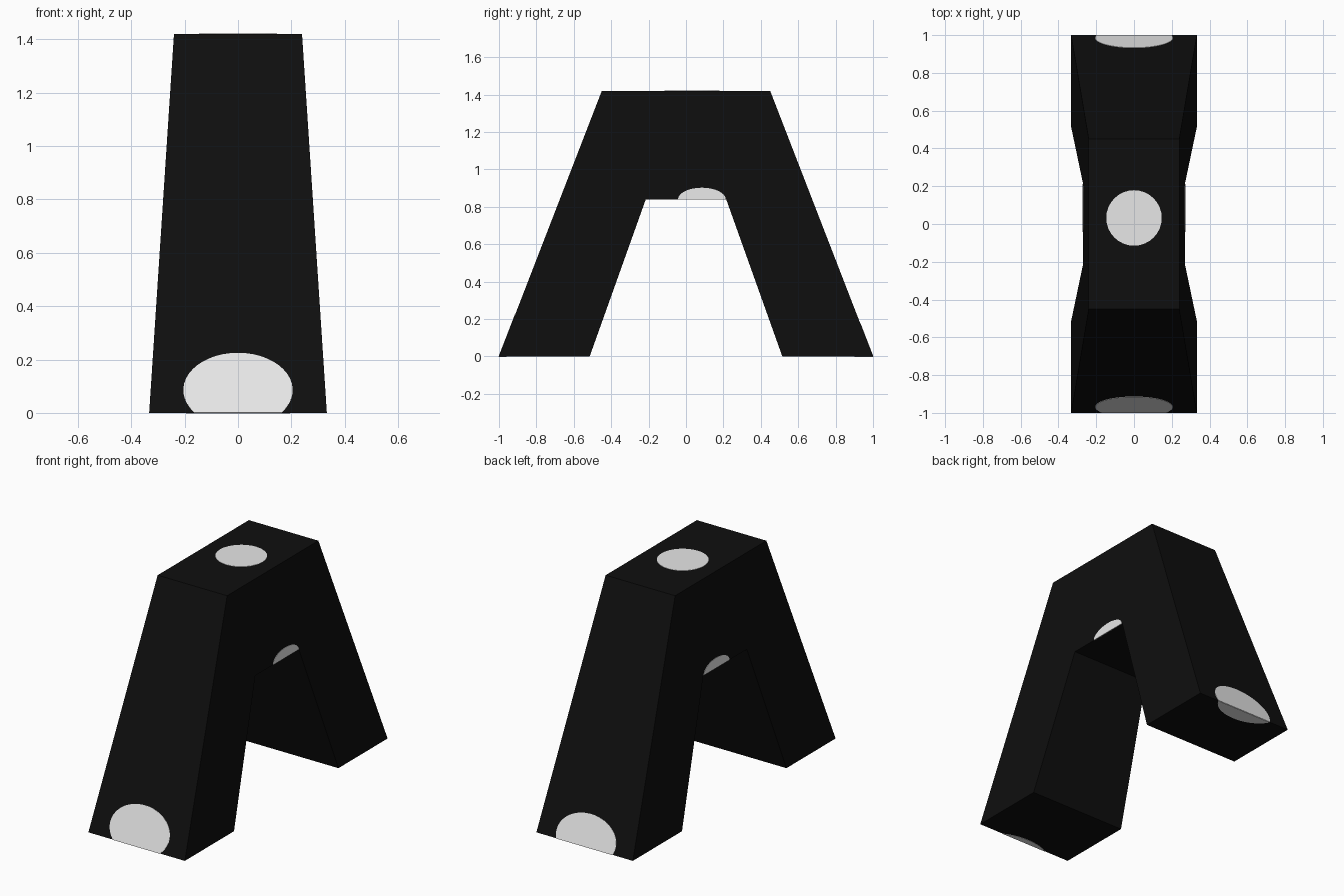
import bpy, bmesh, math
from mathutils import Vector

if "Cube" in bpy.data.objects:
    bpy.data.objects.remove(bpy.data.objects["Cube"])


def material(name, value):
    mat = bpy.data.materials.new(name)
    mat.diffuse_color = (value, value, value, 1)
    mat.use_nodes = True
    mat.node_tree.nodes["Principled BSDF"].inputs["Base Color"].default_value = mat.diffuse_color
    return mat


black = material("black", 0.0045)
white = material("white", 0.8)


def add_object(name, bm, mat):
    bmesh.ops.recalc_face_normals(bm, faces=bm.faces)
    mesh = bpy.data.meshes.new(name)
    bm.to_mesh(mesh)
    bm.free()
    mesh.materials.append(mat)
    obj = bpy.data.objects.new(name, mesh)
    bpy.context.collection.objects.link(obj)


# Arch body: four-sided rings lofted up one leg, over the bridge, down the other
FOOT, TOP, INNER = 0.333, 0.24, 0.27      # half widths
HEIGHT, ARCH = 1.42, 0.84
half = [((1.0, 0, FOOT), (0.515, 0, FOOT)),
        ((0.45, HEIGHT, TOP), (0.215, ARCH, INNER))]
bm = bmesh.new()
rings = []
for side, stations in ((-1, half), (1, half[::-1])):
    for (yo, zo, wo), (yi, zi, wi) in stations:
        corners = [(-wo, yo, zo), (wo, yo, zo), (wi, yi, zi), (-wi, yi, zi)]
        rings.append([bm.verts.new((x, side * y, z)) for x, y, z in corners])
for a, b in zip(rings, rings[1:]):
    for i in range(4):
        j = (i + 1) % 4
        bm.faces.new((a[i], a[j], b[j], b[i]))
bm.faces.new(rings[0])
bm.faces.new(rings[-1])
add_object("arch_body", bm, black)


def spot(name, origin, u, v, a, b, c, steps=32):
    """Thin elliptical plate centred c along v, trimmed at the edge v = 0."""
    origin, u, v = Vector(origin), Vector(u).normalized(), Vector(v).normalized()
    n = u.cross(v)
    start = math.asin(max(-1, min(1, -c / b)))
    end = math.pi - start
    count = steps if c >= b else steps + 1     # full ellipse has no trimmed edge
    bm = bmesh.new()
    verts = []
    for i in range(count):
        t = start + (end - start) * i / steps
        p = origin + u * a * math.cos(t) + v * (c + b * math.sin(t))
        verts.append(bm.verts.new(p + n * 0.002))
    face = bm.faces.new(verts)
    ext = bmesh.ops.extrude_face_region(bm, geom=[face], use_keep_orig=True)
    moved = [g for g in ext["geom"] if isinstance(g, bmesh.types.BMVert)]
    bmesh.ops.translate(bm, verts=moved, vec=n * -0.004)
    add_object(name, bm, white)


# Round spot on the top
spot("top_spot", (0, 0.032 - 0.147, HEIGHT), (1, 0, 0), (0, 1, 0), 0.147, 0.147, 0.147)

# Spots at the feet, folded round the bottom edges
spot("front_foot_spot", (0, -1, 0), (1, 0, 0), (0, 0.55, HEIGHT), 0.205, 0.15, 0.091)
spot("front_sole_spot", (0, -1, 0), (-1, 0, 0), (0, 1, 0), 0.21, 0.11, -0.07)
spot("back_foot_spot", (0, 1, 0), (-1, 0, 0), (0, -0.55, HEIGHT), 0.205, 0.145, 0.045)
spot("back_sole_spot", (0, 1, 0), (1, 0, 0), (0, -1, 0), 0.205, 0.145, -0.045)

# Half-round spots on both sides above the arch opening
for s, label in ((1, "right"), (-1, "left")):
    spot(label + "_arch_spot", (s * INNER, 0.085, ARCH), (0, s, 0),
         (s * (TOP - INNER), 0, HEIGHT - ARCH), 0.127, 0.062, 0)
